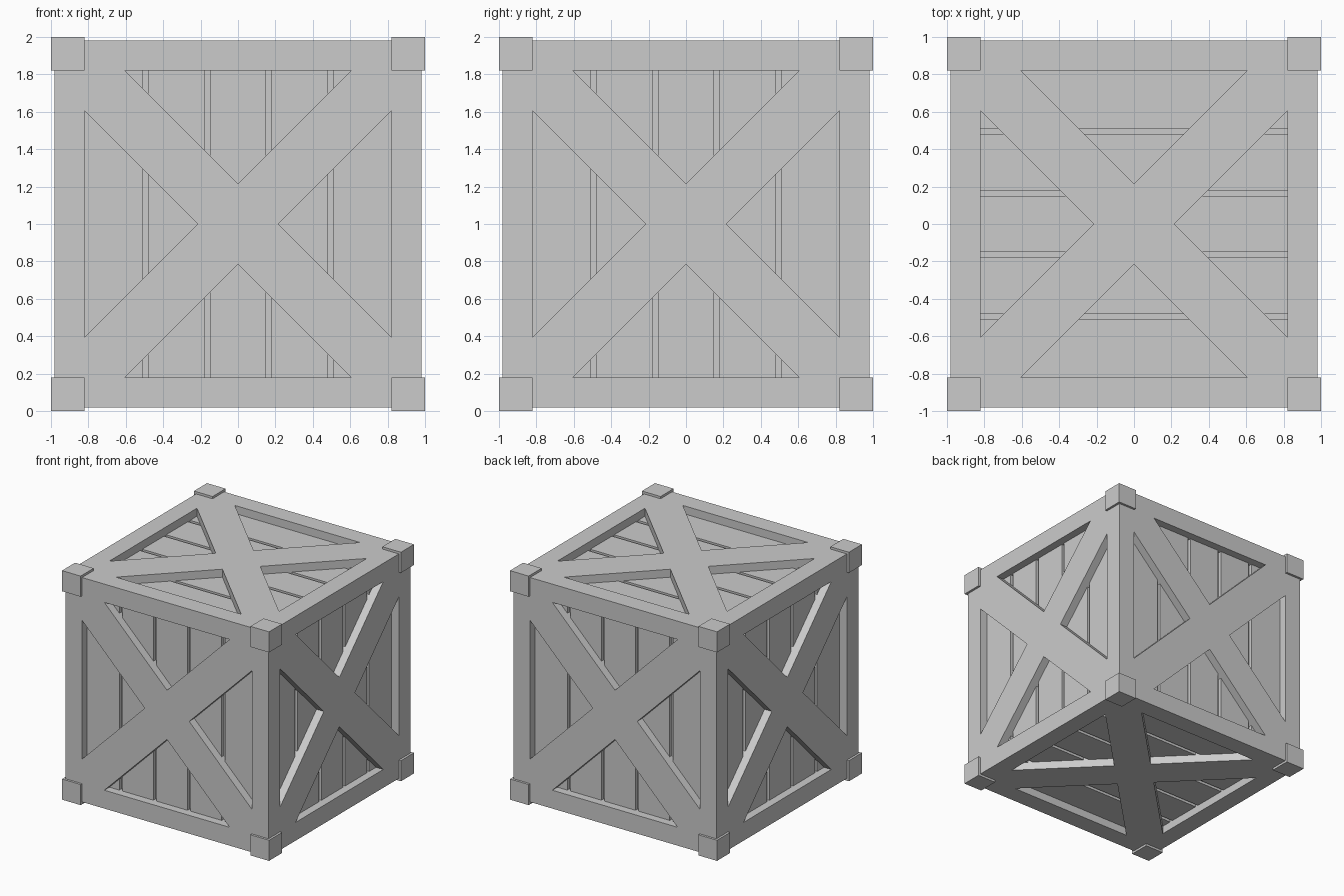
import bpy, bmesh
from math import pi
from mathutils import Matrix, Vector

if "Cube" in bpy.data.objects:
    bpy.data.objects.remove(bpy.data.objects["Cube"])

H = 0.98       # half size of the framed box
INNER = 0.82   # inner edge of the frame boards
APEX = 0.215   # brace half width measured along the axes
PLANK = 0.91   # plank surface
FLOOR = 0.88   # bottom of the gaps between planks
UP = Matrix.Translation((0, 0, 1))

# Each matrix turns a face built at +z (planks along local y) to a side of the box
SIDES = [Matrix.Rotation(k * pi / 2, 4, 'Z') @ Matrix.Rotation(pi / 2, 4, 'X') for k in range(4)]
SIDES += [Matrix.Rotation(pi / 2, 4, 'Z'),
          Matrix.Rotation(pi, 4, 'X') @ Matrix.Rotation(pi / 2, 4, 'Z')]


def add_box(bm, lo, hi, m=Matrix()):
    lo, hi = Vector(lo), Vector(hi)
    size = Matrix.Diagonal((*(hi - lo), 1))
    bmesh.ops.create_cube(bm, size=1, matrix=UP @ m @ Matrix.Translation((lo + hi) / 2) @ size)


def add_prism(bm, pts, z0, z1, m):
    a = [bm.verts.new(UP @ m @ Vector((x, y, z0))) for x, y in pts]
    b = [bm.verts.new(UP @ m @ Vector((x, y, z1))) for x, y in pts]
    bm.faces.new(a[::-1])
    bm.faces.new(b)
    n = len(pts)
    for i in range(n):
        j = (i + 1) % n
        bm.faces.new((a[i], a[j], b[j], b[i]))


def finish(bm, name):
    bmesh.ops.recalc_face_normals(bm, faces=bm.faces[:])
    me = bpy.data.meshes.new(name)
    bm.to_mesh(me)
    bm.free()
    ob = bpy.data.objects.new(name, me)
    bpy.context.collection.objects.link(ob)
    return ob


# Frame with crossed braces: solid box with four triangular recesses per side
bm = bmesh.new()
add_box(bm, (-H, -H, -H), (H, H, H))
frame = finish(bm, "frame_and_braces")

bm = bmesh.new()
half = INNER - APEX
for side in SIDES:
    for k in range(4):
        add_prism(bm, [(0, APEX), (half, INNER), (-half, INNER)], FLOOR, 1.1,
                  side @ Matrix.Rotation(k * pi / 2, 4, 'Z'))
cutter = finish(bm, "recess_cutter")
cutter.hide_render = True

mod = frame.modifiers.new("recesses", 'BOOLEAN')
mod.operation = 'DIFFERENCE'
mod.solver = 'EXACT'
mod.object = cutter
bpy.context.view_layer.objects.active = frame
bpy.ops.object.modifier_apply(modifier=mod.name)
bpy.data.objects.remove(cutter)

# Five planks with narrow gaps on every side
bm = bmesh.new()
for side in SIDES:
    for i in range(-2, 3):
        x0, x1 = i * 0.33 - 0.15, i * 0.33 + 0.15
        if i == -2:
            x0 = -0.85
        if i == 2:
            x1 = 0.85
        add_box(bm, (x0, -0.85, FLOOR - 0.01), (x1, 0.85, PLANK), side)
finish(bm, "planks")

# Corner blocks
bm = bmesh.new()
for sx in (-1, 1):
    for sy in (-1, 1):
        for sz in (-1, 1):
            c = Vector((sx, sy, sz)) * 0.91
            r = Vector((0.09, 0.09, 0.09))
            add_box(bm, c - r, c + r)
finish(bm, "corner_blocks")
